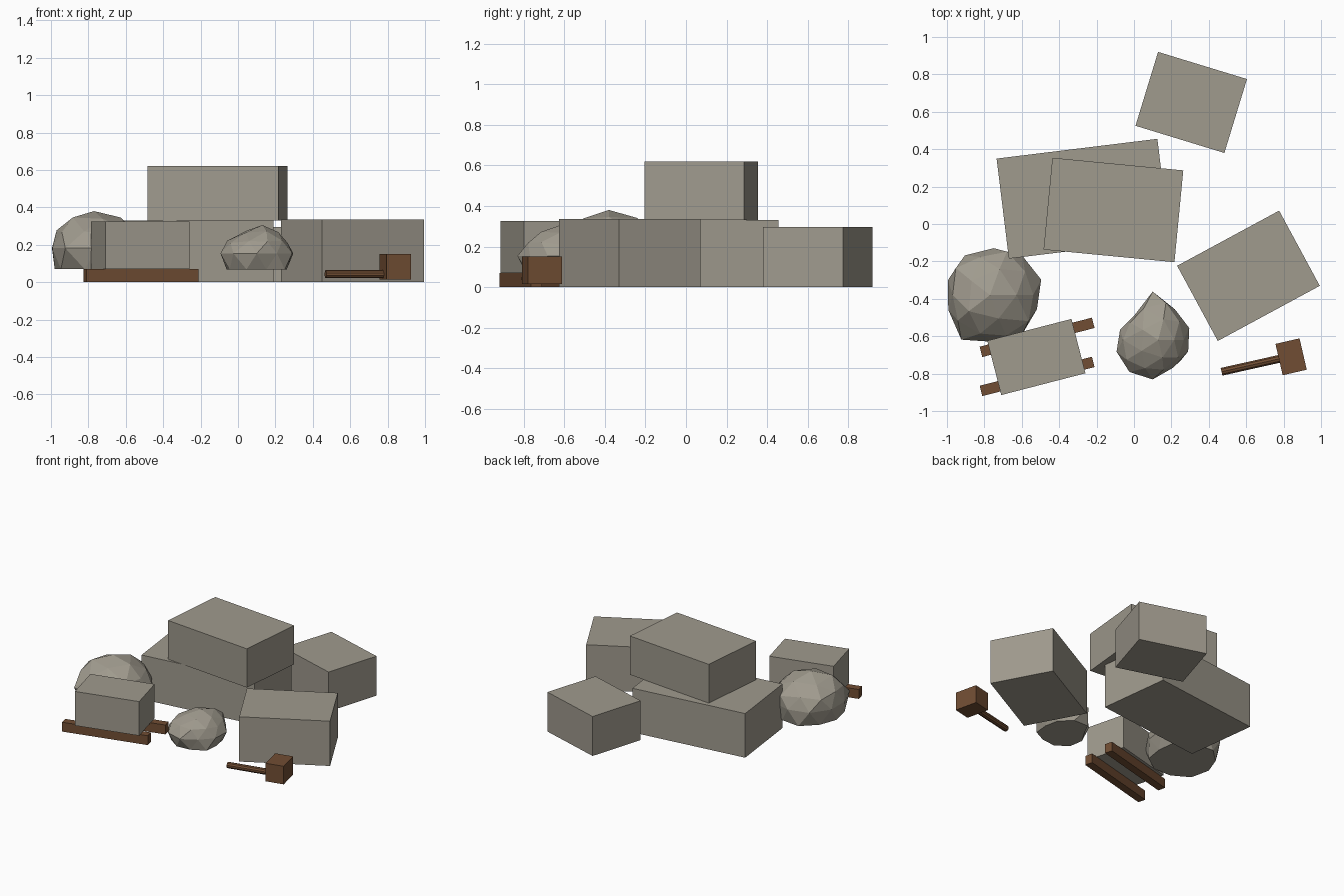
import bpy, bmesh, math, random
from mathutils import Vector

cube = bpy.data.objects.get("Cube")
if cube:
    bpy.data.objects.remove(cube, do_unlink=True)


def material(name, colour):
    m = bpy.data.materials.new(name)
    m.use_nodes = True
    m.diffuse_color = (*colour, 1)
    m.node_tree.nodes["Principled BSDF"].inputs["Base Color"].default_value = (*colour, 1)
    return m


stone = material("stone grey", (0.35, 0.325, 0.27))
wood = material("wood brown", (0.165, 0.075, 0.033))


def finish(name, bm, mat):
    bmesh.ops.recalc_face_normals(bm, faces=bm.faces)
    mesh = bpy.data.meshes.new(name)
    bm.to_mesh(mesh)
    bm.free()
    mesh.materials.append(mat)
    ob = bpy.data.objects.new(name, mesh)
    bpy.context.collection.objects.link(ob)
    return ob


def block(name, centre, size, angle, bottom, top, mat):
    """Box turned about z, given its plan centre, plan size and heights."""
    bm = bmesh.new()
    bmesh.ops.create_cube(bm, size=1)
    bmesh.ops.scale(bm, vec=(*size, top - bottom), verts=bm.verts)
    ob = finish(name, bm, mat)
    ob.location = (*centre, (bottom + top) / 2)
    ob.rotation_euler.z = math.radians(angle)
    return ob


def boulder(name, centre, radii, floor, top, peak, seed):
    """Faceted rock: plan radii run anticlockwise from +x, with a flat base."""
    rng = random.Random(seed)
    bm = bmesh.new()
    bmesh.ops.create_icosphere(bm, subdivisions=2, radius=1)
    n = len(radii)
    mid = floor + (top - floor) * 0.36
    for v in bm.verts:
        d = v.co.normalized()
        t = (math.atan2(d.y, d.x) / math.tau % 1) * n
        i, f = int(t) % n, t % 1
        r = radii[i] * (1 - f) + radii[(i + 1) % n] * f
        r *= rng.uniform(0.92, 1.06)
        z = mid + d.z * (top - mid) * rng.uniform(0.82, 0.98)
        if d.z > 0.99:
            z = top
        lean = max(d.z, 0) ** 2
        v.co = Vector((d.x * r + peak[0] * lean, d.y * r + peak[1] * lean, max(z, floor)))
        if d.z < -0.4:
            v.co.z = floor
    ob = finish(name, bm, stone)
    ob.location = (*centre, 0)
    return ob


# Cut stone blocks
block("back_block", (0.306, 0.65), (0.497, 0.413), -17, 0, 0.295, stone)
block("base_block", (-0.272, 0.135), (0.866, 0.539), 7, 0, 0.33, stone)
block("stacked_block", (-0.11, 0.075), (0.703, 0.493), -5.5, 0.33, 0.62, stone)
block("right_block", (0.612, -0.277), (0.62, 0.457), 28.4, 0, 0.335, stone)

# Small block resting on two timber runners
block("sled_block", (-0.522, -0.711), (0.465, 0.3), 14.5, 0.07, 0.325, stone)
for name, y in (("rear_runner", -0.606), ("front_runner", -0.815)):
    block(name, (-0.518, y), (0.62, 0.057), 14.5, 0, 0.07, wood)

# Rough boulders
boulder("large_boulder", (-0.75, -0.38),
        (0.25, 0.27, 0.26, 0.27, 0.245, 0.28, 0.27, 0.27), 0.07, 0.38, (-0.02, 0), 4)
boulder("small_boulder", (0.1, -0.62),
        (0.19, 0.21, 0.245, 0.16, 0.19, 0.2, 0.2, 0.2), 0.068, 0.305, (0.03, 0), 11)

# Mallet lying on its side
block("mallet_head", (0.84, -0.71), (0.132, 0.172), 13, 0.015, 0.15, wood)
start, end = Vector((0.468, -0.79, 0.043)), Vector((0.79, -0.718, 0.043))
bm = bmesh.new()
bmesh.ops.create_cone(bm, cap_ends=True, segments=10, radius1=0.022, radius2=0.022,
                      depth=(end - start).length)
handle = finish("mallet_handle", bm, wood)
handle.location = (start + end) / 2
handle.rotation_euler = (end - start).to_track_quat("Z", "Y").to_euler()
